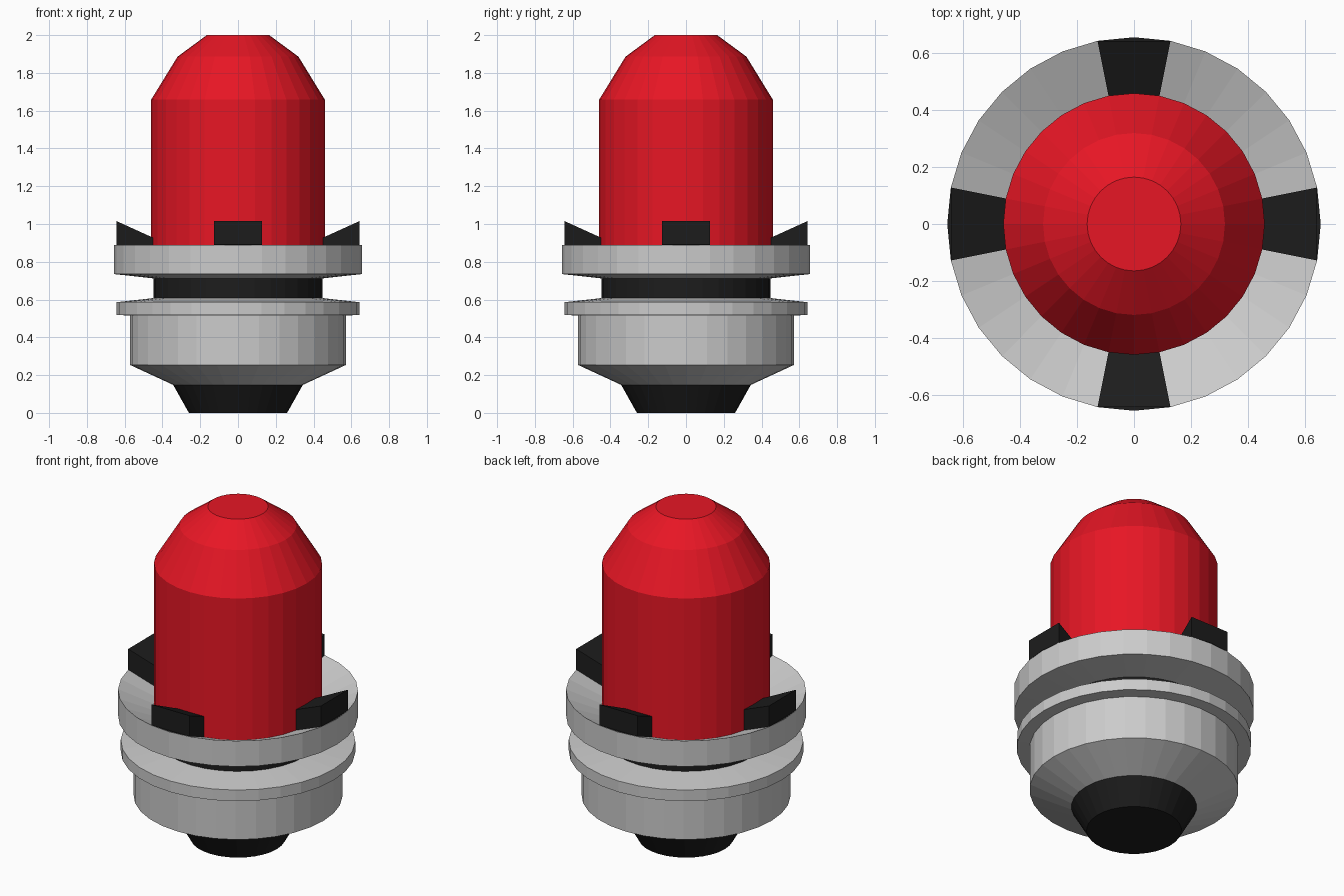
import bpy, bmesh, math

if "Cube" in bpy.data.objects:
    bpy.data.objects.remove(bpy.data.objects["Cube"])

SIDES = 32


def material(name, color):
    m = bpy.data.materials.new(name)
    m.diffuse_color = (*color, 1)
    m.use_nodes = True
    m.node_tree.nodes["Principled BSDF"].inputs["Base Color"].default_value = m.diffuse_color
    return m


RED = material("red_lens", (0.80, 0.008, 0.018))
BLACK = material("black_rubber", (0.012, 0.012, 0.012))


def add_object(name, bm, mat=None):
    me = bpy.data.meshes.new(name)
    bm.to_mesh(me)
    bm.free()
    ob = bpy.data.objects.new(name, me)
    bpy.context.collection.objects.link(ob)
    if mat:
        me.materials.append(mat)
    return ob


def lathe(name, profile, mat=None, cap_bottom=False, cap_top=False):
    """Revolve (radius, z) points, listed from bottom to top along the outside."""
    bm = bmesh.new()
    angles = [2 * math.pi * i / SIDES for i in range(SIDES)]
    rings = [[bm.verts.new((r * math.cos(a), r * math.sin(a), z)) for a in angles]
             for r, z in profile]
    for lo, hi in zip(rings, rings[1:]):
        for i in range(SIDES):
            j = (i + 1) % SIDES
            bm.faces.new((lo[i], lo[j], hi[j], hi[i]))
    if cap_bottom:
        bm.faces.new(rings[0][::-1])
    if cap_top:
        bm.faces.new(rings[-1])
    return add_object(name, bm, mat)


# Tapered foot
lathe("foot", [(0.26, 0), (0.343, 0.148)], BLACK, cap_bottom=True)

# Lower housing with its flange
lathe("lower_housing", [(0.343, 0.148), (0.572, 0.254), (0.572, 0.515),
                        (0.642, 0.519), (0.642, 0.586), (0.447, 0.608)])

# Dark groove between the two flanges
lathe("groove", [(0.447, 0.608), (0.447, 0.712)], BLACK)

# Upper collar with a dished top
lathe("upper_collar", [(0.447, 0.712), (0.657, 0.735), (0.657, 0.89), (0.46, 0.803)])

# Red lens with a stepped dome
lathe("lens", [(0.46, 0.803), (0.46, 1.658), (0.32, 1.886), (0.165, 2.0)],
      RED, cap_top=True)

# Four wedge blocks standing on the dished collar
half = math.tan(2 * math.pi / SIDES)
x_in, x_out = 0.451, 0.644
for n, side in enumerate(("right", "back", "left", "front")):
    bm = bmesh.new()
    bottom, top = [], []
    for x, s, z in ((x_in, -1, 0.803), (x_out, -1, 0.891),
                    (x_out, 1, 0.891), (x_in, 1, 0.803)):
        bottom.append(bm.verts.new((x, s * x * half, z)))
        top.append(bm.verts.new((x, s * x * half, z + 0.125)))
    bm.faces.new(bottom[::-1])
    bm.faces.new(top)
    for i in range(4):
        j = (i + 1) % 4
        bm.faces.new((bottom[i], bottom[j], top[j], top[i]))
    # Thin dark lip out to the collar edge
    tip = bm.verts.new((0.657, 0, 0.892))
    bm.faces.new((bottom[1], tip, bottom[2]))
    block = add_object("block_" + side, bm, BLACK)
    block.rotation_euler.z = n * math.pi / 2
